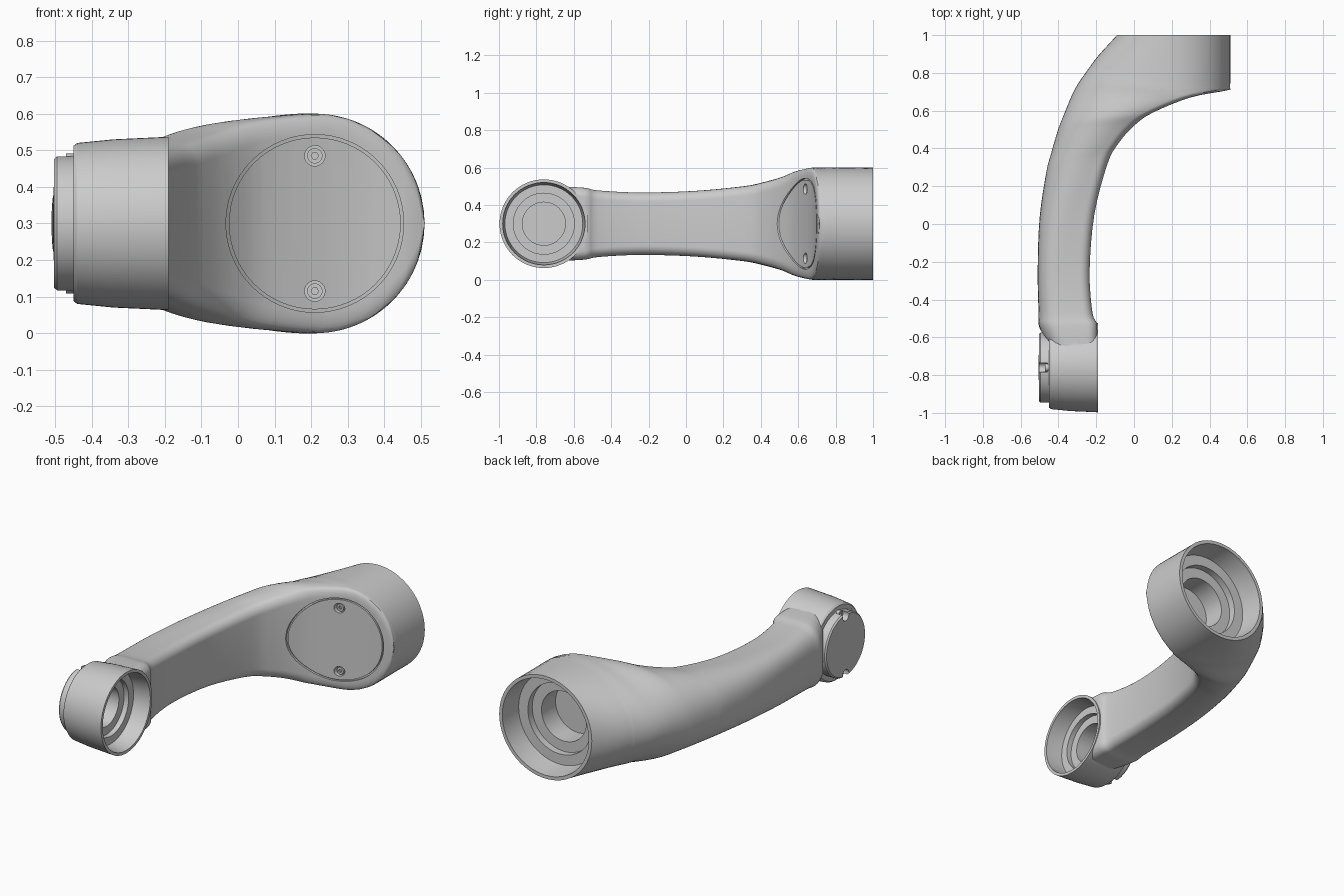
import bpy, bmesh
from math import sin, cos, pi, sqrt

if "Cube" in bpy.data.objects:
    bpy.data.objects.remove(bpy.data.objects["Cube"])

ZC = 0.3            # height of both joint axes
BIG_X = 0.21        # big joint axis runs along y
SMALL_Y = -0.76     # small joint axis runs along x


def finish(bm, name):
    bmesh.ops.remove_doubles(bm, verts=bm.verts, dist=1e-5)
    bmesh.ops.dissolve_degenerate(bm, edges=bm.edges, dist=1e-6)
    bmesh.ops.recalc_face_normals(bm, faces=bm.faces)
    me = bpy.data.meshes.new(name)
    bm.to_mesh(me)
    bm.free()
    ob = bpy.data.objects.new(name, me)
    bpy.context.collection.objects.link(ob)
    return ob


def loft(rings, name, cap=False, loop=False):
    bm = bmesh.new()
    vs = [[bm.verts.new(p) for p in ring] for ring in rings]
    n = len(vs[0])
    pairs = list(zip(vs, vs[1:])) + ([(vs[-1], vs[0])] if loop else [])
    for a, b in pairs:
        for i in range(n):
            j = (i + 1) % n
            bm.faces.new((a[i], a[j], b[j], b[i]))
    if cap:
        bm.faces.new(vs[0])
        bm.faces.new(vs[-1])
    return finish(bm, name)


def lathe(name, profile, axis, centre, z=ZC, seg=64, loop=False):
    """Revolve (radius, position) pairs about an x or y axis."""
    rings = []
    for r, h in profile:
        ring = []
        for i in range(seg):
            a = 2 * pi * i / seg
            u, w = r * cos(a), z + r * sin(a)
            ring.append((h, centre + u, w) if axis == 'x' else (centre + u, h, w))
        rings.append(ring)
    return loft(rings, name, loop=loop)


def disc(name, radius, start, end, axis, centre, z=ZC, seg=24):
    return lathe(name, [(0, start), (radius, start), (radius, end), (0, end)], axis, centre, z, seg)


def boolean(ob, tool, op='DIFFERENCE'):
    m = ob.modifiers.new("cut", 'BOOLEAN')
    m.operation, m.object, m.solver = op, tool, 'EXACT'
    bpy.context.view_layer.objects.active = ob
    bpy.ops.object.modifier_apply(modifier=m.name)
    bpy.data.objects.remove(tool)


def clamp(v):
    return max(0, min(1, v))


# Arm path: outer x, y, inner x, y, half height
stations = [
    (-.09, 1, .51, 1, .3),
    (-.19, .89, .51, .8, .3),
    (-.235, .83, .508, .725, .3),
    (-.25, .81, .495, .708, .3),
    (-.315, .71, .3, .67, .3),
    (-.375, .57, .1, .59, .28),
    (-.405, .49, 0, .52, .25),
    (-.44, .37, -.08, .43, .222),
    (-.465, .27, -.14, .32, .2),
    (-.5, .03, -.21, .05, .175),
    (-.51, -.25, -.235, -.25, .167),
    (-.505, -.47, -.22, -.47, .178),
    (-.5, -.55, -.195, -.54, .192),
    (-.43, -.7, -.2, -.7, .2),
]


def section(st, n=28):
    xo, yo, xi, yi, hmax = st
    bend = clamp((.65 - yi) / .85)
    crown = max((xi - BIG_X) / (xi - xo), .13 + .37 * bend)  # where the back starts to round off
    e = 2 + bend                                             # squarer back along the arm
    fillet = .05 * clamp((.74 - yi) / .04)
    length = sqrt((xo - xi) ** 2 + (yo - yi) ** 2)
    top = []
    for k in range(n + 1):
        u = (1 - cos(pi * k / n)) / 2
        x, y = xi + (xo - xi) * u, yi + (yo - yi) * u
        h = hmax
        if x > BIG_X:                                   # round joint outline
            h = min(h, sqrt(max(0, .09 - (x - BIG_X) ** 2)))
        d = u * length
        if d < fillet:                                  # inner edge fillet
            h -= fillet - sqrt(max(0, fillet ** 2 - (fillet - d) ** 2))
        if u > crown:                                   # rounded outer back
            h *= max(0, 1 - ((u - crown) / (1 - crown)) ** e) ** (1 / e)
        top.append((x, y, max(h, 0)))
    return ([(x, y, ZC + h) for x, y, h in top] +
            [(x, y, ZC - h) for x, y, h in reversed(top)])


def refine(pts, steps=4):
    """Smooth curve through the stations."""
    out = []
    for i in range(len(pts) - 1):
        p = [pts[max(i - 1, 0)], pts[i], pts[i + 1], pts[min(i + 2, len(pts) - 1)]]
        for s in range(steps):
            t = s / steps
            out.append([b + .5 * t * (d - a + t * (2 * a - 5 * b + 4 * d - f + t * (3 * (b - d) + f - a)))
                        for a, b, d, f in zip(*p)])
    return out + [list(pts[-1])]


rings = [section(s) for s in refine(stations)]
arm = loft(rings, "arm_body", cap=True)

# Round groove that follows the curved front face
groove = lathe("groove_cutter", [(.235, .3), (.243, .3), (.243, .9), (.235, .9)], 'y', BIG_X, loop=True)
shifted = loft([[(x, y + .012, z) for x, y, z in r] for r in rings], "offset_arm", cap=True)
boolean(groove, shifted)
boolean(arm, groove)

# Small joint housing, then the recess round its end cap
boolean(arm, lathe("small_housing", [(0, -.45), (.212, -.45), (.22, -.44), (.23, -.34),
                                     (.237, -.19), (0, -.19)], 'x', SMALL_Y), 'UNION')
boolean(arm, lathe("cap_recess", [(0, -.449), (.197, -.449), (.215, -.6), (0, -.6)], 'x', SMALL_Y))

# Stepped bores in both joints
boolean(arm, lathe("big_bore", [(0, 1.1), (.28, 1.1), (.28, .99), (.265, .87), (.205, .87), (.205, .83),
                                (.145, .83), (.145, .7), (0, .7)], 'y', BIG_X))
boolean(arm, lathe("small_bore", [(0, -.1), (.22, -.1), (.22, -.2), (.208, -.29), (.163, -.29), (.163, -.32),
                                  (.115, -.32), (.115, -.43), (0, -.43)], 'x', SMALL_Y))

# End cap of the small joint
cap = lathe("small_end_cap", [(0, -.435), (.185, -.435), (.185, -.495), (.178, -.503), (0, -.505)], 'x', SMALL_Y)

# Screws and their pockets on the front face and the end cap
parts = [arm, cap]
for side, s in (("upper", 1), ("lower", -1)):
    for place, host, axis, c, r, ends, base, sign in (
            ("front", arm, 'y', BIG_X, .185, (.5, .662), .665, -1),
            ("cap", cap, 'x', SMALL_Y, .17, (-.6, -.457), -.45, -1)):
        z = ZC + s * r
        boolean(host, disc("pocket", .028, *ends, axis, c, z))
        screw = disc(f"{side}_{place}_screw", .021, base, base + sign * .02, axis, c, z)
        boolean(screw, disc("socket", .01, base + sign * .01, base + sign * .04, axis, c, z, 6))
        parts.append(screw)

bpy.ops.object.select_all(action='DESELECT')
for ob in parts:
    ob.select_set(True)
bpy.context.view_layer.objects.active = arm
bpy.ops.object.shade_smooth_by_angle(angle=.5)
